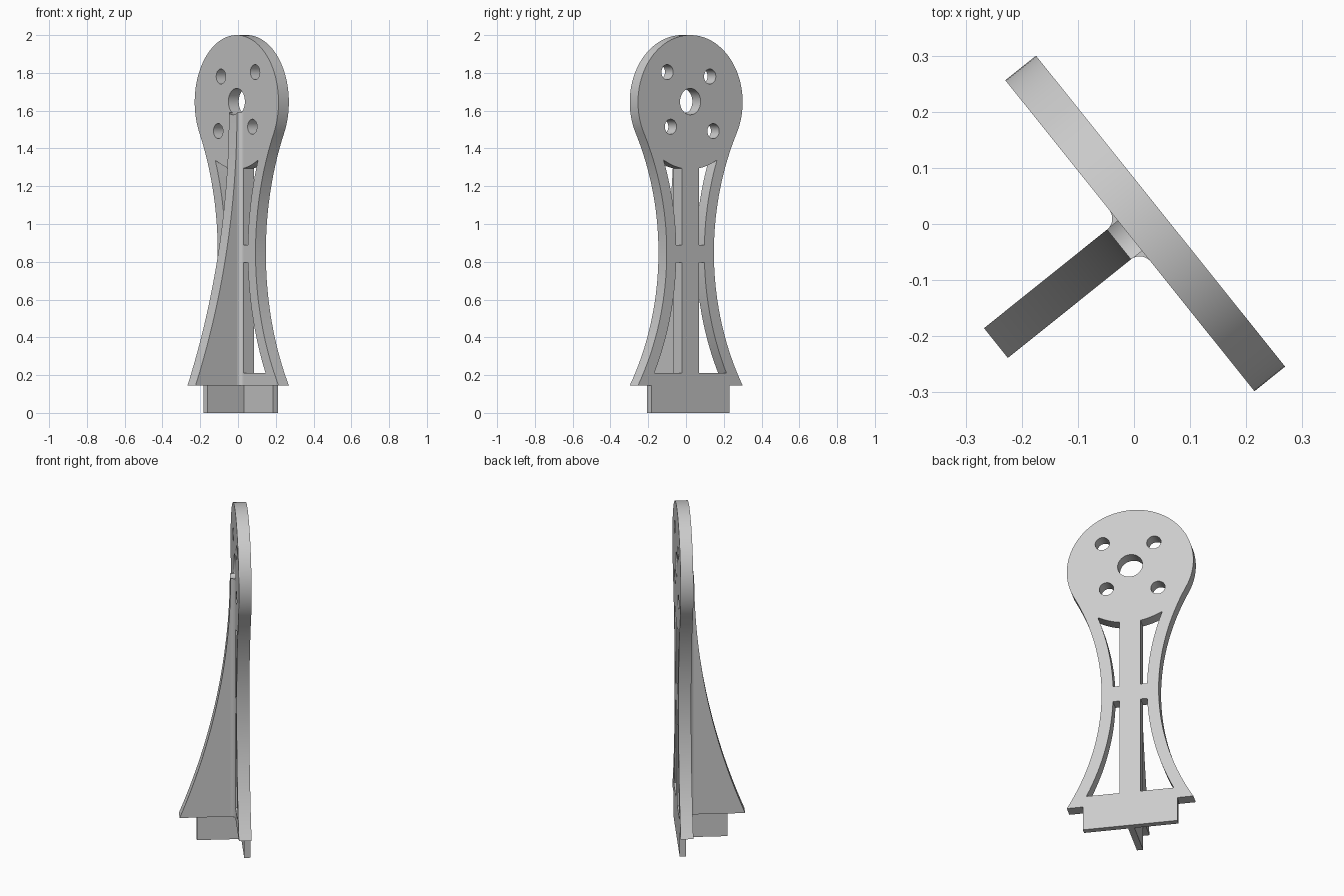
import bpy, bmesh, math
from mathutils import Matrix, Vector

if "Cube" in bpy.data.objects:
    bpy.data.objects.remove(bpy.data.objects["Cube"], do_unlink=True)

# One light grey material
grey = bpy.data.materials.new("light grey")
grey.use_nodes = True
colour = (0.6, 0.6, 0.6, 1)
grey.diffuse_color = colour
grey.node_tree.nodes["Principled BSDF"].inputs["Base Color"].default_value = colour

# Directions: across the plate, toward the rib, and up
ACROSS = Vector((0.625, -0.78, 0)).normalized()
UP = Vector((0, 0, 1))
RIBWARD = ACROSS.cross(UP)
CENTRE = Vector((0.02, 0.001, 0))

# Main dimensions
HALF = 0.035              # half the sheet thickness
HEAD_Z, HEAD_R = 1.645, 0.355
BASE_Z = 0.145
SIDE_X, SIDE_Z, SIDE_R = 1.528, 0.849, 1.368   # waist arc
RIM_R = SIDE_R + 0.065                         # inner edge of the rim
STRIP = 0.058                                  # half width of the centre strip
HOLE_Z, HOLE_R = 1.648, 0.07
RIB_TOP = 1.59


def circle(x, y, r, n=40):
    return [(x + r * math.cos(2 * math.pi * i / n), y + r * math.sin(2 * math.pi * i / n))
            for i in range(n)]


def side(z, r):
    return SIDE_X - math.sqrt(r * r - (z - SIDE_Z) ** 2)


def steps(a, b, n):
    return [a + (b - a) * i / n for i in range(n + 1)]


def mirror(points):
    return [(-x, y) for x, y in points]


def sheet(name, outlines, x_axis, y_axis, low, high):
    """Fill the outlines (inner ones become holes) and extrude along the normal."""
    curve = bpy.data.curves.new(name, "CURVE")
    curve.dimensions = "2D"
    curve.fill_mode = "BOTH"
    curve.extrude = (high - low) / 2
    for points in outlines:
        spline = curve.splines.new("POLY")
        spline.points.add(len(points) - 1)
        for p, (x, y) in zip(spline.points, points):
            p.co = (x, y, 0, 1)
        spline.use_cyclic_u = True
    temp = bpy.data.objects.new(name + " outline", curve)
    bpy.context.collection.objects.link(temp)
    bpy.context.view_layer.update()
    mesh = bpy.data.meshes.new_from_object(
        temp.evaluated_get(bpy.context.evaluated_depsgraph_get()))
    bpy.data.objects.remove(temp, do_unlink=True)

    normal = x_axis.cross(y_axis)
    frame = Matrix((x_axis, y_axis, normal)).transposed().to_4x4()
    frame.translation = CENTRE + normal * (low + high) / 2
    mesh.transform(frame)
    bm = bmesh.new()
    bm.from_mesh(mesh)
    bmesh.ops.remove_doubles(bm, verts=bm.verts, dist=0.0001)
    bmesh.ops.recalc_face_normals(bm, faces=bm.faces)
    bm.to_mesh(mesh)
    bm.free()
    mesh.materials.clear()
    mesh.materials.append(grey)
    obj = bpy.data.objects.new(name, mesh)
    bpy.context.collection.objects.link(obj)
    return obj


def rectangle(x0, x1, y0, y1):
    return [(x0, y0), (x1, y0), (x1, y1), (x0, y1)]


# Plate outline: flared foot, narrow waist, round head
reach = math.hypot(SIDE_X, SIDE_Z - HEAD_Z)
join_z = HEAD_Z + (SIDE_Z - HEAD_Z) * HEAD_R / reach
join_a = math.atan2(SIDE_Z - HEAD_Z, SIDE_X)
right = [(side(z, SIDE_R), z) for z in steps(BASE_Z, join_z, 36)]
head = [(HEAD_R * math.cos(a), HEAD_Z + HEAD_R * math.sin(a))
        for a in steps(join_a, math.pi - join_a, 64)][1:-1]
outline = right + head + mirror(right)[::-1]

# Windows: two on each side of the centre strip
lower = [(STRIP, 0.795), (STRIP, 0.21)] + [(side(z, RIM_R), z) for z in steps(0.21, 0.795, 16)]
upper = [(STRIP, 0.89)] + [(side(z, RIM_R), z) for z in steps(0.89, 1.338, 14)]
upper += [(x, HEAD_Z - math.sqrt(HEAD_R ** 2 - x * x)) for x in steps(0.18, STRIP, 8)[1:]]
windows = [lower, upper, mirror(lower), mirror(upper)]

# Shaft hole and four screw holes on two unequal diagonals
holes = [circle(0, HOLE_Z, HOLE_R)]
for dx, dz in ((-0.133, 0.133), (0.133, -0.133), (0.156, 0.156), (-0.156, -0.156)):
    holes.append(circle(dx, HOLE_Z + dz, 0.04, 28))

plate = sheet("plate", [outline] + windows + holes, ACROSS, UP, -HALF, HALF)
plate_tab = sheet("plate_tab", [rectangle(-0.265, 0.265, 0, BASE_Z)], ACROSS, UP, -HALF, 0)

# Rib: curved back edge that sweeps out toward the foot
RIB_R = 3.857
edge = [(0.06 + RIB_R - math.sqrt(RIB_R ** 2 - (RIB_TOP - z) ** 2), z)
        for z in steps(BASE_Z, RIB_TOP, 40)]
rib = sheet("rib", [[(HALF, BASE_Z)] + edge + [(HALF, RIB_TOP)]], RIBWARD, UP, -0.034, 0.034)
rib_tab = sheet("rib_tab", [rectangle(0, 0.245, 0, BASE_Z)], RIBWARD, UP, -HALF / 2, HALF / 2)

# Fillets where the rib meets the plate
F = 0.025
arc = [(0.034 + F - F * math.cos(a), -HALF - F + F * math.sin(a))
       for a in steps(0, math.pi / 2, 8)]
for name, points in (("left_fillet", arc), ("right_fillet", mirror(arc))):
    sign = 1 if points is arc else -1
    sheet(name, [points + [(0.034 * sign, -HALF)]], ACROSS, -RIBWARD, BASE_Z, RIB_TOP)

# Clear the rib top where the shaft hole passes through
cutter = sheet("shaft_cutter", [circle(0, HOLE_Z, HOLE_R)], ACROSS, UP, -0.2, 0.2)
cutter.hide_render = True
cut = rib.modifiers.new("shaft hole", "BOOLEAN")
cut.operation = "DIFFERENCE"
cut.solver = "EXACT"
cut.object = cutter
bpy.context.view_layer.update()
cut_mesh = bpy.data.meshes.new_from_object(
    rib.evaluated_get(bpy.context.evaluated_depsgraph_get()))
rib.modifiers.clear()
rib.data = cut_mesh
bpy.data.objects.remove(cutter, do_unlink=True)

# Smooth the curved walls, keep the edges crisp
bpy.ops.object.select_all(action="DESELECT")
for obj in bpy.context.collection.objects:
    if obj.type == "MESH" and grey.name in obj.data.materials:
        obj.select_set(True)
        bpy.context.view_layer.objects.active = obj
bpy.ops.object.shade_smooth_by_angle(angle=math.radians(30))
